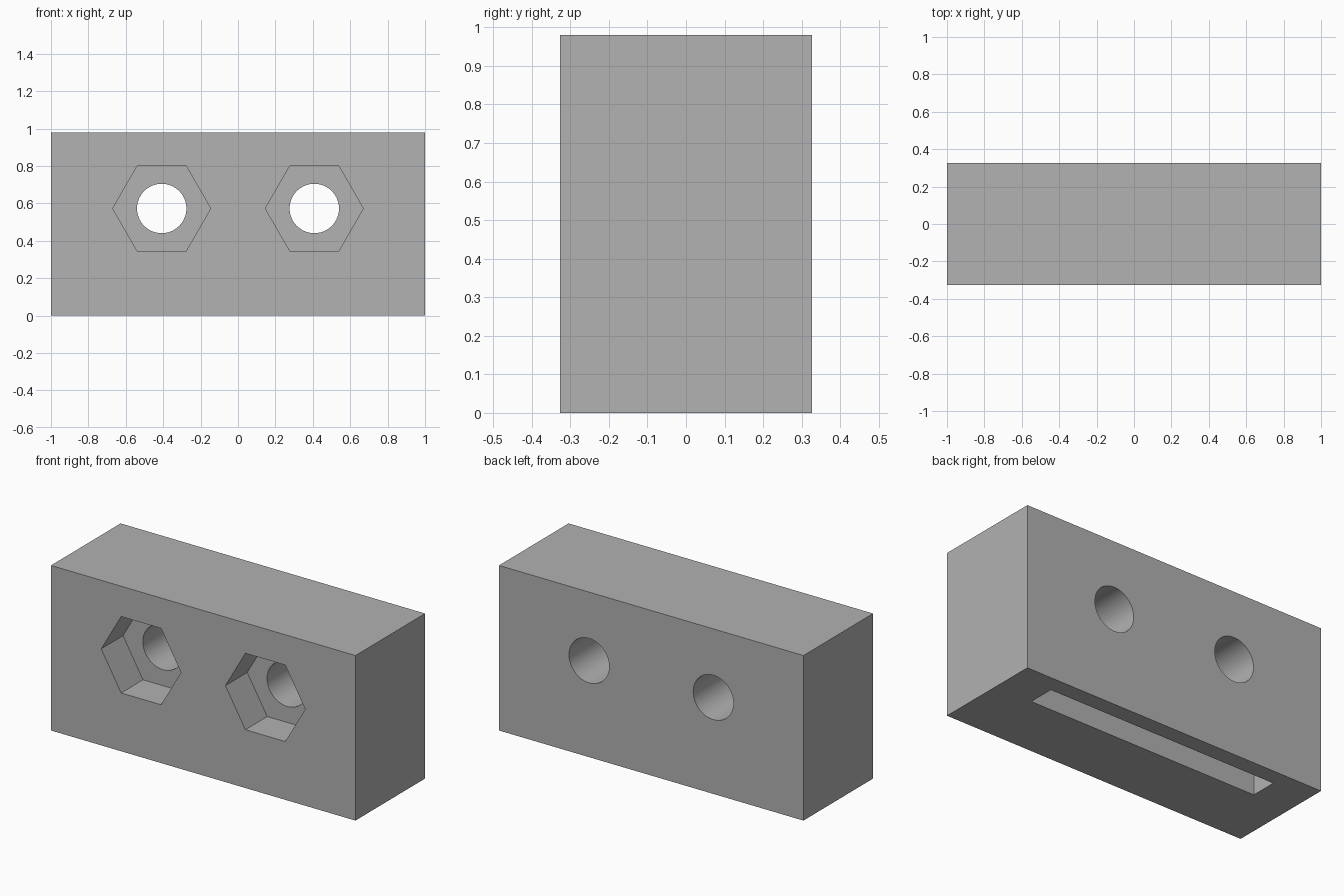
import bpy
import math

start = bpy.data.objects.get("Cube")
if start:
    bpy.data.objects.remove(start, do_unlink=True)

# Overall size and feature positions
WIDTH, DEPTH, HEIGHT = 2.0, 0.653, 0.98
FRONT = -DEPTH / 2
HOLE_X, HOLE_Z = 0.408, 0.573
OVERCUT = 0.1

grey = bpy.data.materials.new("plain_grey")
grey.use_nodes = True
colour = (0.445, 0.445, 0.445, 1)
grey.diffuse_color = colour
grey.node_tree.nodes["Principled BSDF"].inputs["Base Color"].default_value = colour


def finish(name):
    obj = bpy.context.object
    obj.name = name
    obj.data.materials.append(grey)
    return obj


def box(name, low, high):
    centre = [(a + b) / 2 for a, b in zip(low, high)]
    bpy.ops.mesh.primitive_cube_add(size=1, location=centre)
    bpy.context.object.scale = [b - a for a, b in zip(low, high)]
    bpy.ops.object.transform_apply(location=False, rotation=False, scale=True)
    return finish(name)


def prism(name, sides, radius, x, y0, y1, turn=0):
    """Prism running along y; turn spins its cross-section."""
    bpy.ops.mesh.primitive_cylinder_add(
        vertices=sides, radius=radius, depth=y1 - y0,
        location=(x, (y0 + y1) / 2, HOLE_Z), rotation=(math.pi / 2, turn, 0))
    return finish(name)


def cut(target, cutter):
    mod = target.modifiers.new(cutter.name, "BOOLEAN")
    mod.operation = "DIFFERENCE"
    mod.solver = "EXACT"
    mod.object = cutter
    bpy.context.view_layer.objects.active = target
    bpy.ops.object.modifier_apply(modifier=mod.name)
    bpy.data.objects.remove(cutter, do_unlink=True)


# Solid block
block = box("mounting_block", (-WIDTH / 2, FRONT, 0), (WIDTH / 2, -FRONT, HEIGHT))

# Hexagonal nut pockets in the front, with bolt holes right through
for side in (-1, 1):
    x = side * HOLE_X
    cut(block, prism("nut_pocket", 6, 0.262, x, FRONT - OVERCUT, FRONT + 0.205,
                     turn=math.pi / 6))
    cut(block, prism("bolt_hole", 64, 0.132, x, FRONT - OVERCUT, -FRONT + OVERCUT))

# Long blind slot in the underside, towards the back
cut(block, box("bottom_slot", (-0.757, 0.07, -OVERCUT), (0.757, 0.228, 0.3)))

# Smooth hole walls, crisp edges elsewhere
bpy.ops.object.select_all(action="DESELECT")
block.select_set(True)
bpy.context.view_layer.objects.active = block
bpy.ops.object.shade_smooth_by_angle(angle=math.radians(30))
